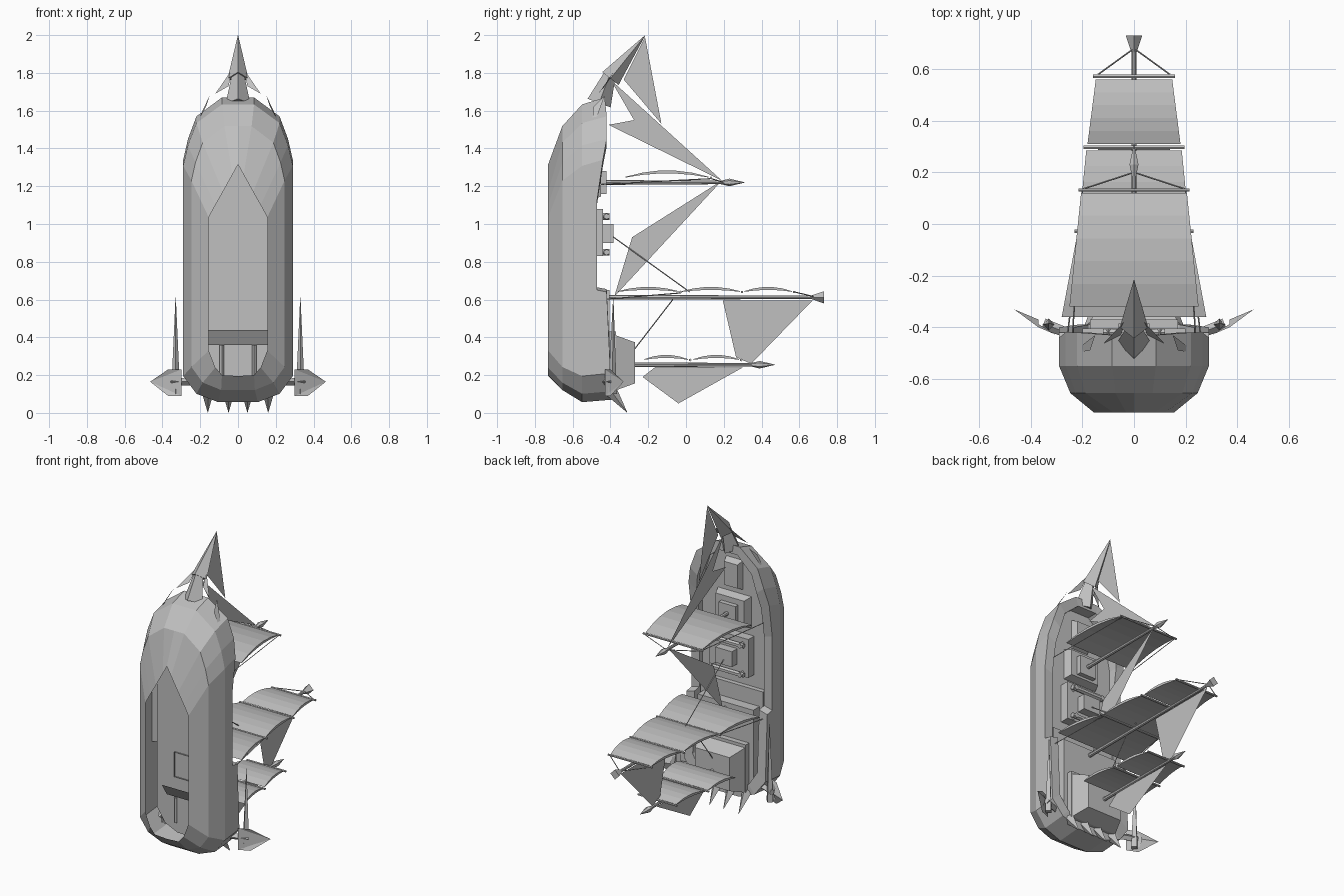
import bpy, bmesh
from mathutils import Vector

old = bpy.data.objects.get("Cube")
if old:
    bpy.data.objects.remove(old, do_unlink=True)

grey = bpy.data.materials.new("plain_grey")
grey.use_nodes = True
grey.diffuse_color = (0.53, 0.53, 0.53, 1)
grey.node_tree.nodes["Principled BSDF"].inputs["Base Color"].default_value = grey.diffuse_color


def finish(name, bm):
    mesh = bpy.data.meshes.new(name)
    bmesh.ops.recalc_face_normals(bm, faces=bm.faces)
    bm.to_mesh(mesh)
    bm.free()
    mesh.materials.append(grey)
    obj = bpy.data.objects.new(name, mesh)
    bpy.context.collection.objects.link(obj)
    return obj


def loft(name, loops, cap=False):
    """Skin a series of closed outlines, optionally capping the last."""
    bm = bmesh.new()
    rings = [[bm.verts.new(p) for p in loop] for loop in loops]
    for a, b in zip(rings, rings[1:]):
        for i in range(len(a)):
            j = (i + 1) % len(a)
            bm.faces.new((a[i], a[j], b[j], b[i]))
    if cap:
        bm.faces.new(rings[-1])
    return finish(name, bm)


def block(name, half, y, z, taper=1.0):
    """Box symmetric in x, its raised face (larger y) scaled by taper."""
    mid = (z[0] + z[1]) / 2
    loops = []
    for depth, s in ((y[0], 1), (y[1], taper)):
        h = (z[1] - z[0]) / 2 * s
        loops.append([(sx * half * s, depth, mid + sz * h)
                      for sx, sz in ((-1, -1), (1, -1), (1, 1), (-1, 1))])
    return loft(name, loops, cap=True)


def rod(name, start, end, r1, r2=None, sides=6):
    start, end = Vector(start), Vector(end)
    axis = end - start
    bm = bmesh.new()
    bmesh.ops.create_cone(bm, cap_ends=True, segments=sides, radius1=r1,
                          radius2=r1 if r2 is None else r2, depth=axis.length)
    bm.transform(axis.to_track_quat("Z", "Y").to_matrix().to_4x4())
    bmesh.ops.translate(bm, verts=bm.verts, vec=(start + end) / 2)
    return finish(name, bm)


def rope(name, start, end):
    rod(name, start, end, 0.003, sides=4)


def plate(name, points):
    bm = bmesh.new()
    bm.faces.new([bm.verts.new(p) for p in points])
    return finish(name, bm)


def stay_sail(name, points):
    return plate(name, [(0, y, z) for y, z in points])


def square_sail(name, z, y0, y1, w0, w1, bulge=0.022, steps=5):
    """Billowing sail, thickest in its belly, with a yard along its upper edge."""
    rows = []
    for i in range(steps + 1):
        t = i / steps
        y, w = y0 + (y1 - y0) * t, w0 + (w1 - w0) * t
        belly = 4 * t * (1 - t)
        top, low = z + 0.03 + bulge * belly, z + 0.026 + (bulge - 0.012) * belly
        rows.append([(-w, y, low), (w, y, low), (w, y, top), (-w, y, top)])
    loft(name, rows)
    yard = y1 + 0.012
    rod(name + "_yard", (-w1 - 0.01, yard, z + 0.025), (w1 + 0.01, yard, z + 0.025), 0.007)


def mirror_outline(half):
    return half + [(-x, y, z) for x, y, z in reversed(half[1:-1])]


# Hull: rail outline from bow to stern as (x, y, z)
rail = [(0, -.43, 1.67), (.085, -.43, 1.67), (.22, -.42, 1.57), (.265, -.42, 1.45),
        (.29, -.44, 1.34), (.29, -.47, 1.13), (.29, -.47, .65), (.29, -.42, .64),
        (.29, -.4, .21), (.22, -.39, .115), (.105, -.39, .07), (0, -.39, .07)]
keel = [(0, 1.315), (.03, 1.26), (.08, 1.17), (.12, 1.1), (.155, 1.035), (.155, .95),
        (.155, .65), (.155, .64), (.155, .33), (.12, .24), (.085, .2), (0, .195)]
waist = [(x, -.55, z * .985 - .012) for x, y, z in rail]
bilge = [(x * .85, -.655, .06 + z * .873) for x, y, z in rail]
bottom = [(x, -.73, z) for x, z in keel]
inner = [(x * .8, y, .86 + (z - .86) * .93) for x, y, z in rail]
deck = [(x, -.5, z) for x, y, z in inner]
loft("hull", [mirror_outline(h) for h in (bottom, bilge, waist, rail, inner, deck)], cap=True)

# Deck houses and hatches
block("foredeck", .12, (-.5, -.45), (1.13, 1.33), .85)
block("fore_hatch", .06, (-.46, -.42), (1.16, 1.28))
block("bow_hatch", .06, (-.5, -.46), (1.36, 1.55), .8)
block("waist_platform", .14, (-.5, -.44), (.83, 1.08))
block("waist_cabin", .06, (-.44, -.385), (.9, 1.0))
for z in (.85, 1.04):
    rod("deck_rail", (-.12, -.42, z), (.12, -.42, z), .016)
    for s in (-1, 1):
        rod("deck_rail_post", (s * .1, -.45, z), (s * .1, -.405, z), .018, sides=4)
block("quarterdeck", .2, (-.5, -.405), (.16, .65))
block("quarterdeck_step", .225, (-.5, -.47), (.6, .75))
block("stern_house", .17, (-.41, -.37), (.12, .43))
block("stern_roof", .165, (-.37, -.27), (.12, .41), .75)

# Details inside the open keel
block("inner_hatch", .1, (-.515, -.505), (.49, .65))
plate("inner_slope", [(-.155, -.56, .44), (.155, -.56, .44), (.155, -.51, .36), (-.155, -.51, .36)])
for s in (-1, 1):
    rod("inner_post", (s * .085, -.52, .2), (s * .085, -.52, .36), .012, sides=4)

# Masts with pointed tops
for label, z, foot, top in (("fore", 1.22, -.45, .21), ("main", .612, -.45, .68), ("mizzen", .255, -.34, .37)):
    rod(label + "_mast", (0, foot, z), (0, top, z), .013, .009, 8)
    if label != "main":
        rod(label + "_top_base", (0, top - .03, z), (0, top + .02, z), .008, .02)
        rod(label + "_top_spike", (0, top + .02, z), (0, top + .1, z), .02, .001)
rod("main_top_cup", (0, .665, .612), (0, .73, .612), .01, .032, 4)

# Square sails
for name, *spec in (("fore_course", 1.22, -.32, .12, .25, .205, .034),
                    ("main_course", .615, -.36, -.04, .28, .22),
                    ("main_topsail", .615, -.02, .285, .215, .185),
                    ("main_topgallant", .615, .31, .56, .18, .148),
                    ("mizzen_course", .255, -.22, .01, .2, .17),
                    ("mizzen_topsail", .255, .04, .28, .165, .13)):
    square_sail(name, *spec)

# Triangular sails on the centre line
stay_sail("flying_jib", [(-.217, 1.99), (-.13, 1.53), (-.33, 1.765)])
stay_sail("jib", [(-.4, 1.765), (.19, 1.23), (-.41, 1.525), (-.275, 1.55)])
stay_sail("main_staysail", [(.19, 1.23), (-.285, .93), (-.38, .615)])
stay_sail("mizzen_staysail", [(.195, .595), (.67, .595), (.345, .26), (.265, .295)])
stay_sail("spanker", [(-.23, .19), (-.04, .05), (.3, .24), (-.16, .245)])

# Rigging
rope("fore_stay", (0, -.39, .935), (0, .02, .64))
rope("aft_stay", (0, -.07, .6), (0, -.34, .25))

# Bowsprit with an arrow-shaped figurehead
rod("bowsprit_neck", (0, -.46, 1.64), (0, -.4, 1.8), .065, .03, 4)
rod("figurehead", (0, -.4, 1.77), (0, -.217, 1.998), .055, .001, 4)

# Paired parts on both sides
for s in (-1, 1):
    plate("bow_fin", [(s * .03, -.37, 1.82), (s * .12, -.465, 1.69), (s * .05, -.43, 1.73)])
    plate("bow_cheek", [(s * .15, -.43, 1.68), (s * .24, -.5, 1.49), (s * .17, -.49, 1.62)])
    rope("main_lift", (s * .145, .575, .64), (0, .68, .615))
    rope("fore_lift", (s * .2, .135, 1.24), (0, .2, 1.22))
    rope("main_shroud", (s * .26, -.45, .6), (s * .21, -.03, .635))
    rope("fore_shroud", (s * .24, -.45, 1.21), (s * .2, .13, 1.24))
    # stern oar: bracket, upright blade and outward fin
    rod("oar_bracket", (s * .24, -.43, .165), (s * .35, -.385, .165), .02, sides=4)
    rod("oar_blade", (s * .33, -.39, .1), (s * .33, -.385, .61), .024, .001, 4)
    loft("oar_fin", [[(s * .3, -.43, .09), (s * .37, -.4, .09), (s * .37, -.37, .165),
                      (s * .37, -.4, .23), (s * .3, -.43, .23)],
                     [(s * .465, -.33, .165)] * 5])
    for x in (.05, .16):
        rod("stern_spike", (s * x, -.4, .12), (s * x, -.312, .003), .035, .001, 4)
